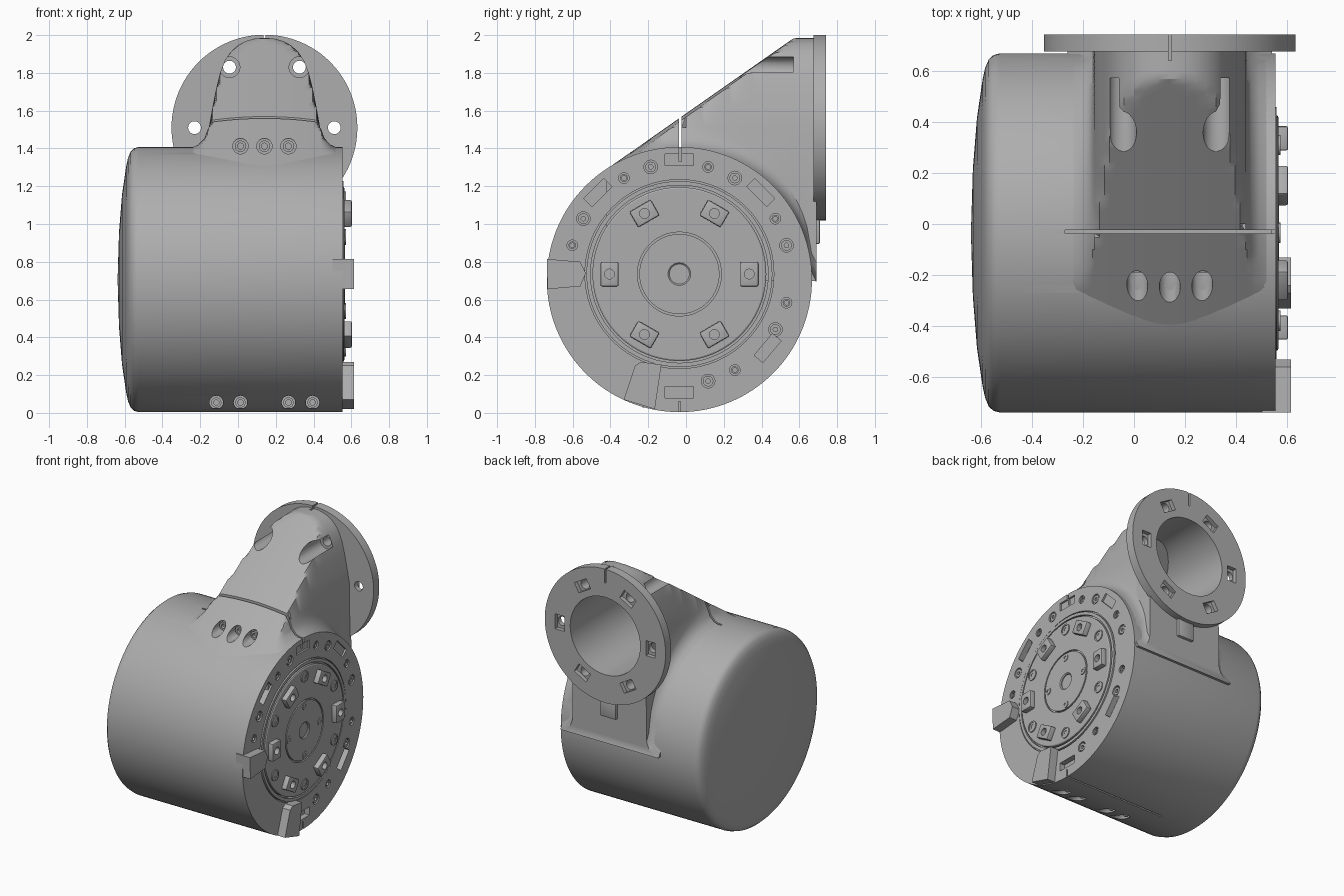
import bpy, bmesh
from math import sin, cos, pi, radians, sqrt
from mathutils import Matrix, Vector

cube = bpy.data.objects.get("Cube")
if cube:
    bpy.data.objects.remove(cube, do_unlink=True)

grey = bpy.data.materials.new("plain grey")
grey.use_nodes = True
COLOUR = (0.42, 0.42, 0.42, 1)
grey.diffuse_color = COLOUR
grey.node_tree.nodes["Principled BSDF"].inputs["Base Color"].default_value = COLOUR

BODY_Y, BODY_Z, BODY_R = -0.035, 0.706, 0.702   # drum axis
DIAL_Z = 0.735                                  # dial centre height
NECK_X, FLANGE_Z = 0.14, 1.51                   # flange centre
FACE = 0.553                                    # drum end face


def add(name, bm):
    bmesh.ops.recalc_face_normals(bm, faces=bm.faces)
    mesh = bpy.data.meshes.new(name)
    bm.to_mesh(mesh)
    bm.free()
    mesh.materials.append(grey)
    ob = bpy.data.objects.new(name, mesh)
    bpy.context.collection.objects.link(ob)
    return ob


def lathe(name, profile, centre, axis="X", steps=48, closed=False):
    """Turn (distance along axis, radius) points around an axis."""
    bm = bmesh.new()
    rings = []
    for d, r in profile:
        ring = []
        for i in range(steps):
            a = 2 * pi * i / steps
            u, v = r * cos(a), r * sin(a)
            p = (d, u, v) if axis == "X" else (u, d, v)
            ring.append(bm.verts.new(Vector(p) + Vector(centre)))
        rings.append(ring)
    pairs = list(zip(rings, rings[1:]))
    if closed:
        pairs.append((rings[-1], rings[0]))
    else:
        bm.faces.new(rings[0])
        bm.faces.new(rings[-1])
    for a, b in pairs:
        for i in range(steps):
            j = (i + 1) % steps
            bm.faces.new((a[i], a[j], b[j], b[i]))
    return add(name, bm)


def rod(name, r, start, end, centre, axis="X", steps=24):
    return lathe(name, [(start, r), (end, r)], centre, axis, steps)


def box(name, centre, size, turn=0, axis="X", bevel=0):
    bm = bmesh.new()
    bmesh.ops.create_cube(bm, size=1, matrix=Matrix.Translation(centre)
                          @ Matrix.Rotation(turn, 4, axis) @ Matrix.Diagonal((*size, 1)))
    if bevel:
        bmesh.ops.bevel(bm, geom=bm.edges[:], offset=bevel, segments=2, affect="EDGES", profile=0.5)
    return add(name, bm)


def prism(name, outline, x0, x1):
    bm = bmesh.new()
    face = bm.faces.new([bm.verts.new((x0, y, z)) for y, z in outline])
    out = bmesh.ops.extrude_face_region(bm, geom=[face])
    bmesh.ops.translate(bm, vec=(x1 - x0, 0, 0),
                        verts=[v for v in out["geom"] if isinstance(v, bmesh.types.BMVert)])
    return add(name, bm)


def cut(target, cutters):
    for c in cutters:
        c.hide_render = True
        mod = target.modifiers.new("cut", "BOOLEAN")
        mod.operation, mod.solver, mod.object = "DIFFERENCE", "EXACT", c
    bpy.context.view_layer.update()
    mesh = bpy.data.meshes.new_from_object(
        target.evaluated_get(bpy.context.evaluated_depsgraph_get()))
    target.modifiers.clear()
    target.data = mesh


def dial_point(angle, r):
    a = radians(angle)
    return BODY_Y + r * cos(a), DIAL_Z + r * sin(a)


# Drum with a domed left cap
drum = lathe("drum", [(-0.637, 0.02), (-0.63, 0.25), (-0.614, 0.45), (-0.592, 0.6), (-0.582, 0.645),
                      (-0.568, 0.678), (-0.55, 0.695), (-0.525, BODY_R), (FACE, BODY_R)],
             (0, BODY_Y, BODY_Z), steps=128)


# Neck: domed section clipped by a sloping, slightly arched roof
def roof(y, dx=0.0):
    return 1.585 + 0.70 * y - 0.25 * dx * dx


DOME = [(0, 1.985), (0.05, 1.982), (0.1, 1.968), (0.14, 1.947), (0.18, 1.91), (0.21, 1.865),
        (0.235, 1.8), (0.255, 1.72), (0.275, 1.62), (0.295, 1.51)]
bm = bmesh.new()
rings = []
for i in range(46):
    y = -0.42 + 1.11 * i / 45
    drum_top = BODY_Z + sqrt(max(0, BODY_R ** 2 - (y - BODY_Y) ** 2))
    foot = [(0.302, drum_top + 0.09), (0.318, drum_top + 0.045), (0.35, drum_top + 0.012),
            (0.4, drum_top - 0.01), (0.4, 0.7)]
    half = [(dx, min(z, roof(y, dx))) for dx, z in DOME + foot]
    loop = [(-dx, z) for dx, z in half[:0:-1]] + half
    rings.append([bm.verts.new((NECK_X + dx, y, z)) for dx, z in loop])
for a, b in zip(rings, rings[1:]):
    for k in range(len(a)):
        j = (k + 1) % len(a)
        bm.faces.new((a[k], a[j], b[j], b[k]))
bm.faces.new(rings[0])
bm.faces.new(rings[-1])
neck = add("neck", bm)

# Round flange with a locating tab
flange = rod("flange", 0.492, 0.675, 0.74, (NECK_X, 0, FLANGE_Z), "Y", 96)
box("flange_tab", (NECK_X, 0.69, 0.97), (0.13, 0.04, 0.15), bevel=0.008)

# Bore through the flange, kept under the roof
bore = rod("bore_cutter", 0.285, -0.02, 0.8, (NECK_X, 0, FLANGE_Z), "Y", 64)
bm = bmesh.new()
bm.from_mesh(bore.data)
cutout = bmesh.ops.bisect_plane(bm, geom=bm.verts[:] + bm.edges[:] + bm.faces[:],
                                plane_co=(0, 0, roof(0) - 0.07), plane_no=(0, -0.70, 1), clear_outer=True)
bmesh.ops.holes_fill(bm, edges=[e for e in cutout["geom_cut"] if isinstance(e, bmesh.types.BMEdge)])
bmesh.ops.recalc_face_normals(bm, faces=bm.faces)
bm.to_mesh(bore.data)
bm.free()

# Clamp slits at the top, bottom and flange rim
top_slit = box("top_slit_cutter", (0.17, -0.03, 1.5), (0.88, 0.014, 0.34))
low_slit = box("low_slit_cutter", (0.17, -0.035, 0), (0.88, 0.012, 0.12))
rim_slit = box("rim_slit_cutter", (NECK_X, 0.7, 1.96), (0.012, 0.12, 0.12))

# Screw wells in roof, front panel and underside
wells = [rod("roof_well_cutter", 0.055, 0.2, 0.57, (x, 0, 1.83), "Y") for x in (-0.045, 0.325)]
panel = [rod("panel_well_cutter", 0.041, -0.5, -0.17, (x, 0, 1.412), "Y") for x in (0.013, 0.14, 0.267)]
under = [rod("under_well_cutter", 0.036, -0.6, -0.2, (x, 0, 0.055), "Y") for x in (-0.115, 0.013, 0.267, 0.395)]
for x in (0.013, 0.14, 0.267):
    lathe("panel_screw", [(-0.19, 0.03), (-0.19, 0.016), (-0.16, 0.016), (-0.16, 0.03)],
          (x, 0, 1.412), "Y", 24, True)
for x in (-0.115, 0.013, 0.267, 0.395):
    lathe("under_screw", [(-0.23, 0.027), (-0.23, 0.014), (-0.19, 0.014), (-0.19, 0.027)],
          (x, 0, 0.055), "Y", 24, True)

# Six flange bolt holes with nut pockets
holes, pockets = [], []
for k in range(6):
    a = k * pi / 3
    x, z = NECK_X + 0.37 * cos(a), FLANGE_Z + 0.37 * sin(a)
    holes.append(rod("bolt_hole_cutter", 0.034, 0.5, 0.8, (x, 0, z), "Y"))
    pockets.append(box("nut_pocket_cutter", (x, 0.74, z), (0.075, 0.06, 0.11), -a, "Y"))

# Notches and screw recesses in the drum's end face
notches = []
for angle, r in ((90, 0.605), (45, 0.61), (135, 0.61), (-40, 0.61), (-90, 0.625)):
    y, z = dial_point(angle, r)
    notches.append(box("notch_cutter", (FACE, y, z), (0.08, 0.06, 0.15), radians(angle)))
groove = lathe("groove_cutter", [(0.53, 0.46), (0.53, 0.5), (0.6, 0.5), (0.6, 0.46)],
               (0, BODY_Y, DIAL_Z), steps=96, closed=True)
recesses = []
for k, angle in enumerate((15, 30, 60, 75, 105, 120, 150, 165, -15, -30, -60, -75)):
    y, z = dial_point(angle, 0.587)
    big = angle in (15, 60, 105, 150, -30, -75)
    r = 0.036 if big else 0.028
    recesses.append(rod("rim_recess_cutter", r, 0.53, 0.6, (0, y, z)))
    lathe("rim_screw", [(0.52, r - 0.008), (FACE - 0.004, r - 0.008), (FACE - 0.004, 0.012), (0.52, 0.012)],
          (0, y, z), steps=20, closed=True)

cut(drum, [bore, top_slit, low_slit, groove] + panel + under + notches + recesses)
cut(neck, [bore, top_slit, rim_slit] + wells + panel + holes)
cut(flange, [bore, rim_slit] + pockets + holes)

# Dial: raised disc, thin ring and hub with a centre hole
lathe("dial_disc", [(0.52, 0.222), (0.565, 0.222), (0.565, 0.452), (0.56, 0.46), (0.52, 0.46)],
      (0, BODY_Y, DIAL_Z), steps=96, closed=True)
lathe("dial_ring", [(0.52, 0.47), (0.558, 0.47), (0.558, 0.492), (0.52, 0.492)],
      (0, BODY_Y, DIAL_Z), steps=96, closed=True)
lathe("dial_hub", [(0.52, 0.053), (0.56, 0.053), (0.566, 0.06), (0.566, 0.212), (0.52, 0.212)],
      (0, BODY_Y, DIAL_Z), steps=64, closed=True)
for k in range(6):
    # Drive blocks with a bolt hole
    y, z = dial_point(60 * k, 0.37)
    block = box("drive_block", (0.575, y, z), (0.055, 0.095, 0.13), radians(60 * k), bevel=0.008)
    cut(block, [rod("block_hole_cutter", 0.026, 0.57, 0.7, (0, y, z))])
    # Dial screws between the blocks
    y, z = dial_point(60 * k + 30, 0.397)
    lathe("dial_screw", [(0.55, 0.04), (0.572, 0.04), (0.572, 0.03), (0.567, 0.03), (0.567, 0.014), (0.55, 0.014)],
          (0, y, z), steps=24, closed=True)
for k in range(4):
    y, z = dial_point(90 * k, 0.18)
    lathe("hub_screw", [(0.55, 0.026), (0.571, 0.026), (0.571, 0.011), (0.55, 0.011)],
          (0, y, z), steps=20, closed=True)

# Two stop blocks on the rim
prism("front_stop", [(-0.733, 0.655), (-0.737, 0.815), (-0.56, 0.8), (-0.53, 0.74), (-0.56, 0.67)], 0.5, 0.614)
prism("lower_stop", [(-0.33, 0.07), (-0.27, 0.25), (-0.24, 0.27), (-0.13, 0.255), (-0.165, 0.02)], 0.5, 0.614)

# Remove cutters, then shade smooth with sharp edges kept
for ob in list(bpy.data.objects):
    if ob.name.split(".")[0].endswith("_cutter"):
        bpy.data.objects.remove(ob, do_unlink=True)
bpy.ops.object.select_all(action="DESELECT")
for ob in bpy.context.collection.objects:
    if ob.type == "MESH":
        ob.select_set(True)
        bpy.context.view_layer.objects.active = ob
bpy.ops.object.shade_smooth_by_angle(angle=radians(30))
